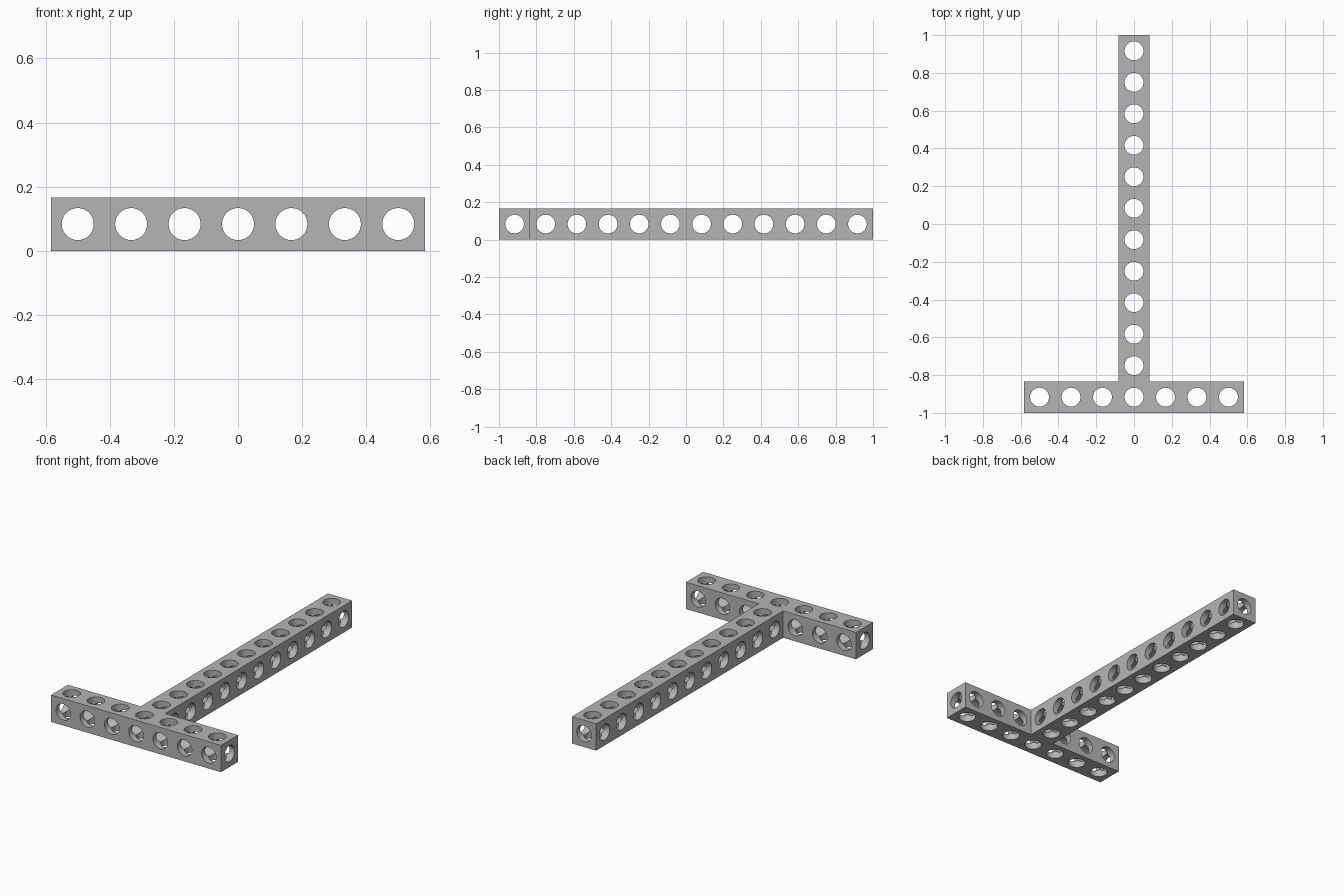
import bpy, bmesh, math
from mathutils import Matrix, Vector

cube = bpy.data.objects.get("Cube")
if cube:
    bpy.data.objects.remove(cube, do_unlink=True)

P = 2 / 12            # hole pitch, also the beam thickness
H = P / 2
R = 0.05              # hole radius
BAR, STEM = 7, 12     # hole counts across and along

grey = bpy.data.materials.new("plain grey")
grey.use_nodes = True
colour = (0.46, 0.46, 0.46, 1)
grey.diffuse_color = colour
grey.node_tree.nodes["Principled BSDF"].inputs["Base Color"].default_value = colour


def add_object(name, bm):
    mesh = bpy.data.meshes.new(name)
    bm.to_mesh(mesh)
    bm.free()
    mesh.materials.append(grey)
    obj = bpy.data.objects.new(name, mesh)
    bpy.context.collection.objects.link(obj)
    return obj


# T-shaped beam, extruded from its outline
w = BAR * H
outline = [(-w, -1), (w, -1), (w, P - 1), (H, P - 1), (H, 1),
           (-H, 1), (-H, P - 1), (-w, P - 1)]
bm = bmesh.new()
base = bm.faces.new([bm.verts.new((x, y, 0)) for x, y in outline])
top = bmesh.ops.extrude_face_region(bm, geom=[base])
bmesh.ops.translate(bm, vec=(0, 0, P),
                    verts=[v for v in top["geom"] if isinstance(v, bmesh.types.BMVert)])
bmesh.ops.recalc_face_normals(bm, faces=bm.faces)
beam = add_object("perforated_t_beam", bm)

# Hole centres for each drilling direction
xs = [(i - (BAR - 1) / 2) * P for i in range(BAR)]
ys = [-1 + H + i * P for i in range(STEM)]
drills = {
    "X": [(0, y, H) for y in ys],
    "Y": [(x, 0, H) for x in xs],
    "Z": [(x, ys[0], H) for x in xs] + [(0, y, H) for y in ys[1:]],
}
turns = {"X": Matrix.Rotation(math.pi / 2, 4, "Y"),
         "Y": Matrix.Rotation(math.pi / 2, 4, "X"),
         "Z": Matrix.Identity(4)}

# Drill all the holes of one direction at a time
bpy.context.view_layer.objects.active = beam
for axis, centres in drills.items():
    bm = bmesh.new()
    for c in centres:
        bmesh.ops.create_cone(bm, cap_ends=True, segments=32, radius1=R, radius2=R,
                              depth=2.4, matrix=Matrix.Translation(Vector(c)) @ turns[axis])
    cutter = add_object("hole_cutter_" + axis.lower(), bm)
    cutter.hide_render = True
    mod = beam.modifiers.new("holes", "BOOLEAN")
    mod.operation = "DIFFERENCE"
    mod.solver = "EXACT"
    mod.object = cutter
    bpy.ops.object.modifier_apply(modifier=mod.name)
    bpy.data.objects.remove(cutter, do_unlink=True)

# Round hole walls, crisp edges
bpy.ops.object.select_all(action="DESELECT")
beam.select_set(True)
bpy.ops.object.shade_smooth_by_angle(angle=math.radians(30))
